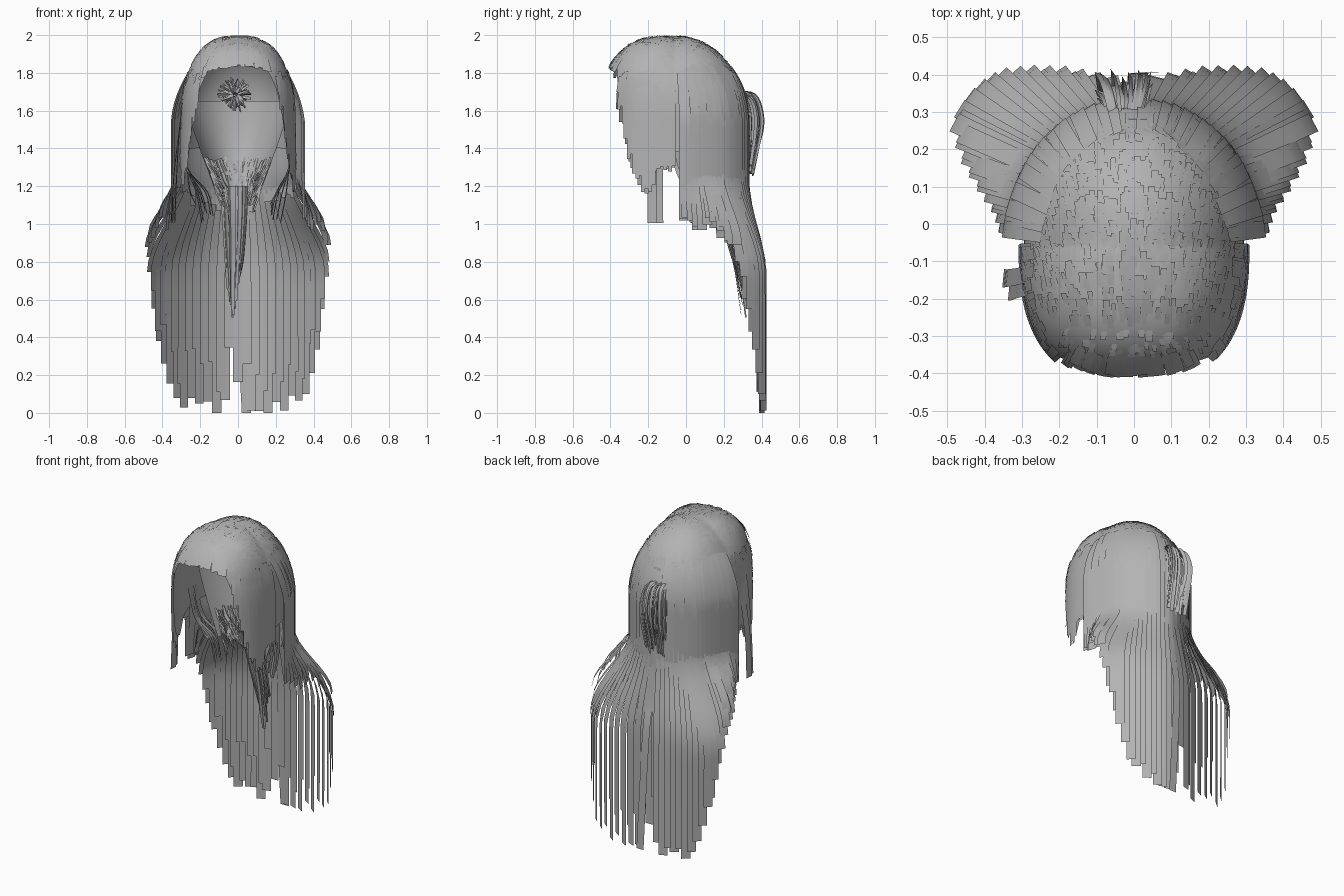
import bpy, bmesh, math, random
from mathutils import Vector

random.seed(4)
rnd = random.uniform
cube = bpy.data.objects.get("Cube")
if cube:
    bpy.data.objects.remove(cube)

grey = bpy.data.materials.new("hair_grey")
grey.use_nodes = True
grey.diffuse_color = (0.45, 0.45, 0.45, 1)
grey.node_tree.nodes["Principled BSDF"].inputs["Base Color"].default_value = (0.45, 0.45, 0.45, 1)

CY, CZ, H = -0.06, 1.6, 0.393
UP = Vector((0, 0, 1))


def finish(name, bm):
    mesh = bpy.data.meshes.new(name)
    bm.to_mesh(mesh)
    bm.free()
    mesh.materials.append(grey)
    mesh.shade_smooth()
    obj = bpy.data.objects.new(name, mesh)
    bpy.context.collection.objects.link(obj)


def card(bm, pts, width, side, taper=1.0):
    """Flat hair strip along a path, widened along one direction."""
    side = Vector(side).normalized() * width / 2
    last = None
    for i, p in enumerate(pts):
        s = side * (1 + (taper - 1) * i / (len(pts) - 1))
        pair = bm.verts.new(Vector(p) - s), bm.verts.new(Vector(p) + s)
        if last:
            bm.faces.new((last[0], last[1], pair[1], pair[0]))
        last = pair


def curve(keys, steps=4):
    """Smooth path through a few key points."""
    k = [Vector(p) for p in keys]
    k = [2 * k[0] - k[1]] + k + [2 * k[-1] - k[-2]]
    out = []
    for i in range(1, len(k) - 2):
        a, b, c, d = k[i - 1:i + 3]
        for j in range(steps):
            t = j / steps
            out.append(0.5 * (2 * b + (c - a) * t + (2 * a - 5 * b + 4 * c - d) * t**2
                              + (3 * b - a - 3 * c + d) * t**3))
    return out + [k[-2]]


def lerp(keys, x):
    """Piecewise linear lookup for numbers or vectors."""
    for (x0, a), (x1, b) in zip(keys, keys[1:]):
        if x <= x1:
            return a + (b - a) * max(0, (x - x0) / (x1 - x0))
    return keys[-1][1]


def roundness(psi):
    return 2.03 + 1.0 * max(0, math.cos(psi))


def rim(psi):
    """Head outline; psi is 0 at the front and pi at the back."""
    s, c = math.sin(psi), -math.cos(psi)
    ry, n = (0.36, 2.6) if c < 0 else (0.365, 2.1)
    r = (abs(s / 0.295)**n + abs(c / ry)**n)**(-1 / n)
    return Vector((r * s, r * c, 0))


def scalp(psi, z, lift=0.0):
    n = roundness(psi)
    k = (1 - min(1, max(0, z - CZ) / H)**n)**(1 / n)
    p = rim(psi)
    p = p * k + p.normalized() * lift
    return Vector((p.x, p.y + CY, z))


def on_dome(x, y, lift=0.0):
    d = Vector((x, y - CY, 0))
    psi = math.atan2(x, -d.y)
    n = roundness(psi)
    q = min(1, d.length / rim(psi).length)
    return Vector((x, y, CZ + H * (1 - q**n)**(1 / n) + lift))


def lining(psi, z):
    """Inner back of the head, narrowing towards the neck."""
    t = max(0, (1.65 - z) / 0.45)
    p = rim(psi)
    return Vector((p.x * (0.95 - 0.52 * t**1.2), p.y * (0.95 - 0.2 * t * t) + CY, z))


HAIRLINE = [(0, 1.84), (27, 1.82), (34, 1.72), (41, 1.58), (50, 1.36), (58, 1.25), (68, 1.23),
            (76, 1.34), (90, 1.38), (180, 1.42)]


def hairline(psi):
    return lerp(HAIRLINE, abs(math.degrees(math.atan2(math.sin(psi), math.cos(psi)))))


def skin(bm, rows, closed):
    """Faces between successive rows of points."""
    grid = [[bm.verts.new(p) for p in row] for row in rows]
    count = len(grid[0])
    for a, b in zip(grid, grid[1:]):
        for c in range(count if closed else count - 1):
            d = (c + 1) % count
            bm.faces.new((a[c], b[c], b[d], a[d]))
    bmesh.ops.remove_doubles(bm, verts=bm.verts, dist=0.0005)


# Scalp cap with an open face
bm = bmesh.new()
rows = []
for row in range(25):
    ring = []
    for c in range(96):
        psi = math.tau * c / 96
        n, low = roundness(psi), hairline(psi)
        end = math.acos(max(0, (low - CZ) / H)**(n / 2))
        z = CZ + H * max(0, math.cos(end * min(1, row / 16)))**(2 / n)
        if row > 16 and low < CZ:
            z = CZ + (low - CZ) * (row - 16) / 8
        ring.append(scalp(psi, z))
    rows.append(ring)
skin(bm, rows, True)
finish("scalp_cap", bm)

bm = bmesh.new()
skin(bm, [[lining(math.pi * (0.55 + 0.9 * c / 32), 1.65 - 0.045 * r) for c in range(33)] for r in range(11)], False)
finish("nape_lining", bm)

# Short overlapping hair on the crown
bm = bmesh.new()
for i in range(800):
    psi, q = rnd(0, math.tau), math.sqrt(rnd(0, 0.8))
    p = rim(psi) * q
    x, y, length = p.x, p.y + CY, rnd(0.03, 0.06) * (1.2 - 0.6 * q)
    way = 1 if y > -0.28 else -0.6
    path = [on_dome(x * (1 + 0.04 * t), y + way * length * t, 0.001 + 0.005 * t) for t in (0, 0.5, 1)]
    card(bm, path, rnd(0.01, 0.02), on_dome(x + 0.01, y) - on_dome(x - 0.01, y))
finish("crown_hair", bm)

# Fringe along the forehead
bm = bmesh.new()
for i in range(45):
    psi = math.radians(rnd(-34, 34))
    low = hairline(psi) - rnd(-0.01, 0.012)
    path = [scalp(psi, low + 0.07 * (1 - t), 0.004 + 0.012 * t) for t in (0, 0.5, 1)]
    card(bm, path, 0.025, scalp(psi + 0.05, low) - scalp(psi - 0.05, low))
finish("forehead_fringe", bm)

# Locks framing the face on both sides
bm = bmesh.new()
for sign in (-1, 1):
    for i in range(34):
        psi = sign * math.radians(36 + i * 1.6)
        low = hairline(psi) + rnd(-0.09, 0.05)
        top = rnd(1.72, 1.82)
        path = [scalp(psi, top + (low - top) * t / 6, 0.006 + 0.008 * t / 6) for t in range(7)]
        card(bm, path, 0.03, scalp(psi + 0.05, 1.5) - scalp(psi - 0.05, 1.5), 0.7)
    # Thin loose wisps curving inwards below the ears
    for i in range(8):
        x, y, end = rnd(0.13, 0.23), rnd(0, 0.1), rnd(1.0, 1.15)
        path = curve([(sign * 0.29, y - 0.1, 1.5), (sign * 0.27, y - 0.06, 1.3),
                      (sign * (x + 0.03), y - 0.01, 1.17), (sign * x, y, end)])
        card(bm, path, 0.03, (0.25 * sign, 1, 0), 0.7)
# Longer straight lock on the right side
for y, flare in ((-0.18, 0), (-0.145, 0.015)):
    card(bm, curve([(-0.285, y + 0.01, 1.7), (-0.31, y + 0.005, 1.5), (-0.325 - flare, y, 1.25),
                    (-0.335 - flare, y, 1.005)]), 0.045, (0.1, 1, 0), 1.1)
finish("face_locks", bm)

# Long back hair: root and tip positions run from the middle to the side
ROOTS = [(0, 0.30), (0.06, 0.297), (0.11, 0.285), (0.16, 0.265), (0.20, 0.24), (0.235, 0.21),
         (0.26, 0.17), (0.28, 0.12), (0.29, 0.07), (0.3, 0.03), (0.3, -0.02)]
TIPS = [(0, 0.385, 0.03), (0.1, 0.395, 0.02), (0.2, 0.41, 0.03), (0.29, 0.41, 0.05), (0.37, 0.4, 0.14),
        (0.43, 0.36, 0.42), (0.485, 0.285, 0.83), (0.455, 0.19, 0.95), (0.41, 0.11, 0.98),
        (0.37, 0.05, 1.0), (0.355, -0.01, 1.0)]
root_keys = [(i, Vector((*r, 0))) for i, r in enumerate(ROOTS)]
tip_keys = [(i, Vector(t)) for i, t in enumerate(TIPS)]


def back_strand(bm, u, sign, layer, end, flares=True):
    root, tip = lerp(root_keys, u), lerp(tip_keys, u)
    away = Vector((root.x, root.y + 0.05, 0)).normalized()
    bulge = 0.018 + 0.003 * u - 0.01 * layer
    top = rnd(1.78, 1.84)
    flare_end = max(0.74, end)
    psi = math.atan2(root.x, -(root.y - CY))
    path = []
    for i in range(19):
        z = top + (end - top) * i / 18
        f = min(1, max(0, (1.28 - z) / (1.28 - flare_end))) if flares else 0
        f = f * f * (3 - 2 * f)
        base = scalp(psi, max(z, 1.6), 0.004 + bulge * min(1, (top - z) / 0.25))
        p = base.lerp(Vector((tip.x, tip.y, 0)) - away * 0.012 * layer, f)
        path.append((p.x * sign, p.y, z))
    out = Vector((tip.x - root.x, tip.y - root.y, 0)) + away * 0.03
    card(bm, path, 0.046, UP.cross(Vector((out.x * sign, out.y, 0))), 1.18 if flares else 1)


bm = bmesh.new()
for sign in (-1, 1):
    for layer in (0, 1):
        for i in range(1 - layer, 22):
            u = (i - 0.5 * layer + 0.5) * 10 / 22
            end = lerp(tip_keys, u).z + rnd(-0.03, 0.06) + layer * rnd(0, 0.3 if u < 5 else 0.06)
            back_strand(bm, u, sign, layer, max(0, end))
card(bm, curve([(0.01, 0.28, 1.78), (0.01, 0.32, 1.5), (0.01, 0.325, 1.25), (0.01, 0.36, 0.95),
                (0.01, 0.4, 0.7), (0.045, 0.405, 0)], 5), 0.05, (1, 0, 0))
finish("long_back_hair", bm)

# Shorter straight layer over the back, reaching the shoulders
bm = bmesh.new()
for sign in (-1, 1):
    for i in range(20):
        u = i * 10 / 19
        end = rnd(1.0, 1.03) if i > 17 else 1.07 + 0.012 * u + rnd(-0.03, 0.08)
        back_strand(bm, u, sign, -0.5, end, False)
finish("short_back_layer", bm)

# Gathered tuft arching out of the back, with its roots showing inside
bm = bmesh.new()
for i in range(44):
    x, k = rnd(-0.1, 0.045), rnd(0.2, 1)
    path = curve([(-0.02 + (x + 0.02) * 0.4, 0.25, 1.66 + 0.05 * k), (x * 0.8, 0.29 + 0.07 * k, 1.64 + 0.05 * k),
                  (x, 0.305 + 0.098 * k, 1.59), (x, 0.31 + 0.09 * k, 1.48),
                  (x * 0.9 - 0.003, 0.32 + 0.035 * k, rnd(1.25, 1.4))])
    card(bm, path, 0.022, (1, rnd(-2, 2), 0))
finish("back_tuft", bm)

bm = bmesh.new()
for i in range(110):
    a, r = rnd(0, math.tau), rnd(0.04, 0.095)
    d = Vector((math.cos(a), 0, math.sin(a)))
    start = Vector((-0.015, rnd(0.23, 0.27), 1.685))
    card(bm, [start + d * 0.01, start + d * r * 0.6 + Vector((0, -0.02, 0)), start + d * r],
         0.014, (-d.z, rnd(-1.5, 1.5), d.x), 0.6)
finish("tuft_roots", bm)

# Nape fringe and the narrow bundle hanging behind the neck
bm = bmesh.new()
for i in range(170):
    p = lining(math.pi + rnd(-1.25, 1.25), rnd(1.2, 1.36)) - Vector((0, 0.004, 0))
    drop = rnd(0.06, 0.15)
    card(bm, [p, p + Vector((-p.x * 0.15, -0.008, -drop / 2)), p + Vector((-p.x * 0.35, 0, -drop))],
         0.014, (1, rnd(-0.5, 0.5), 0), 0.6)
finish("nape_fringe", bm)

bm = bmesh.new()
for i in range(26):
    x, y = rnd(-0.08, 0.045), rnd(-0.02, 0.02)
    end = 0.49 + abs(x + 0.025) * 3 + rnd(0, 0.1)
    path = curve([(x * 1.1, 0.18 + y, 1.2), (x, 0.2 + y, 1.05), (x * 0.75 - 0.006, 0.26 + y, 0.82),
                  (x * 0.5 - 0.015, 0.305 + y, end)])
    card(bm, path, 0.018, (1, rnd(-1, 1), 0), 0.8)
finish("nape_bundle", bm)
